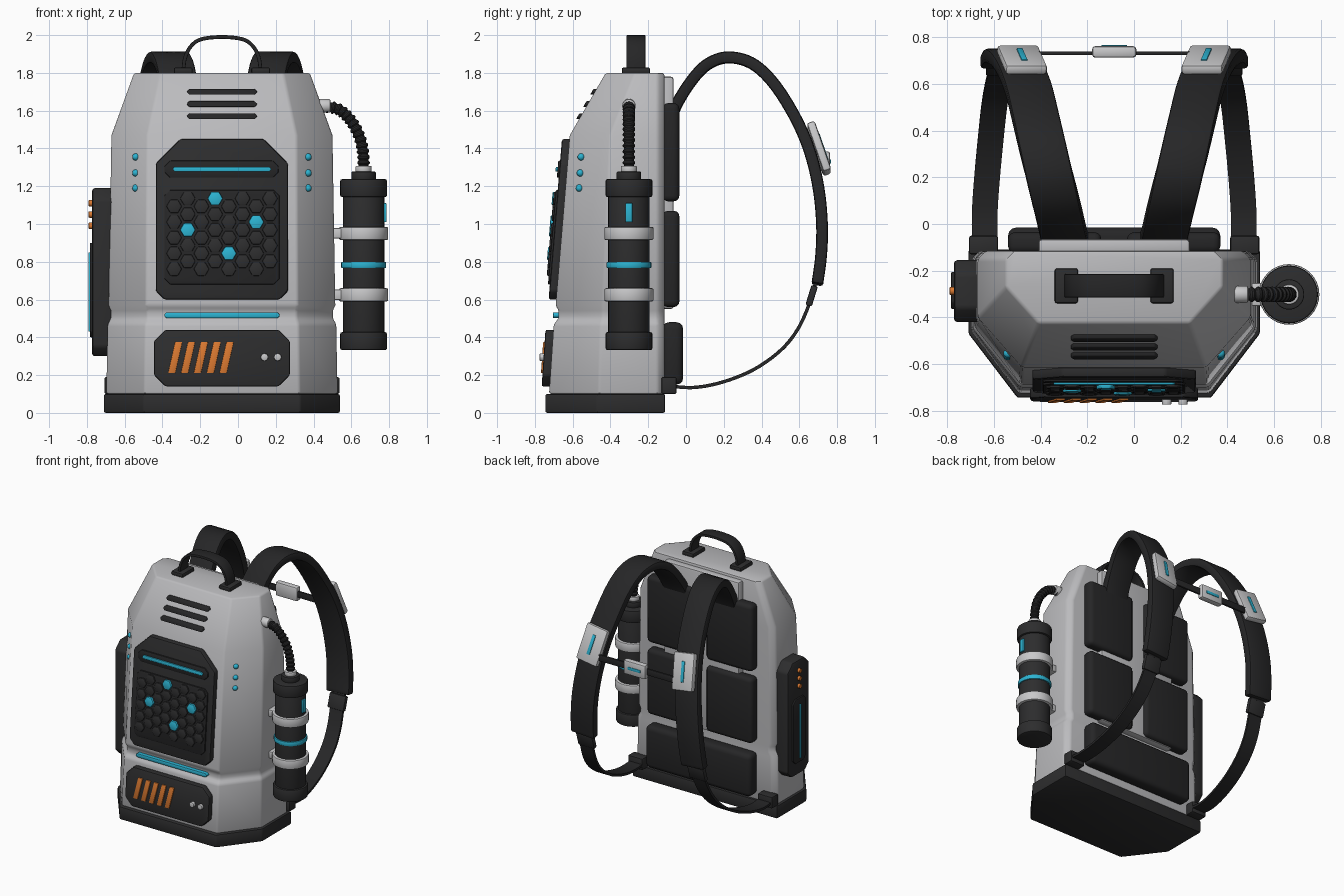
import bpy, bmesh, math
from mathutils import Vector, Matrix, Euler

cube = bpy.data.objects.get("Cube")
if cube:
    bpy.data.objects.remove(cube, do_unlink=True)

CX = -0.085  # centre line of the pack
parts = []


def material(name, rgb):
    m = bpy.data.materials.new(name)
    m.use_nodes = True
    m.diffuse_color = (*rgb, 1)
    m.node_tree.nodes["Principled BSDF"].inputs["Base Color"].default_value = (*rgb, 1)
    return m


SHELL = material("shell grey", (0.5, 0.5, 0.515))
LIGHT = material("light grey", (0.58, 0.58, 0.59))
DARK = material("charcoal", (0.026, 0.026, 0.027))
STRAP = material("strap black", (0.019, 0.019, 0.02))
CYAN = material("glow cyan", (0.025, 0.45, 0.64))
ORANGE = material("orange", (0.7, 0.19, 0.03))


def finish(name, bm, mat, bevel=0.0, segments=2):
    bmesh.ops.recalc_face_normals(bm, faces=bm.faces)
    if bevel:
        sharp = [e for e in bm.edges if len(e.link_faces) == 2 and e.calc_face_angle() > 0.45]
        bmesh.ops.bevel(bm, geom=sharp, offset=bevel, segments=segments, profile=0.5,
                        affect='EDGES', clamp_overlap=True)
    mesh = bpy.data.meshes.new(name)
    bm.to_mesh(mesh)
    bm.free()
    mesh.materials.append(mat)
    ob = bpy.data.objects.new(name, mesh)
    bpy.context.collection.objects.link(ob)
    parts.append(ob)
    return ob


def box(name, centre, size, mat, bevel=0.008, rot=(0, 0, 0), segments=2):
    bm = bmesh.new()
    m = Matrix.Translation(centre) @ Euler(rot).to_matrix().to_4x4() @ Matrix.Diagonal((*size, 1))
    bmesh.ops.create_cube(bm, size=1, matrix=m)
    return finish(name, bm, mat, bevel, segments)


def cylinder(name, centre, r, h, mat, bevel=0.006, rot=(0, 0, 0), sides=32):
    bm = bmesh.new()
    m = Matrix.Translation(centre) @ Euler(rot).to_matrix().to_4x4()
    bmesh.ops.create_cone(bm, cap_ends=True, segments=sides, radius1=r, radius2=r, depth=h, matrix=m)
    return finish(name, bm, mat, bevel)


def ball(name, centre, r, mat):
    bm = bmesh.new()
    bmesh.ops.create_uvsphere(bm, u_segments=16, v_segments=10, radius=r, matrix=Matrix.Translation(centre))
    return finish(name, bm, mat)


def loft(name, rings, mat, bevel=0.0, segments=2):
    bm = bmesh.new()
    rows = [[bm.verts.new(p) for p in ring] for ring in rings]
    n = len(rows[0])
    for a, b in zip(rows, rows[1:]):
        for i in range(n):
            j = (i + 1) % n
            bm.faces.new((a[i], a[j], b[j], b[i]))
    bm.faces.new(rows[0])
    bm.faces.new(rows[-1])
    return finish(name, bm, mat, bevel, segments)


def smooth_path(pts, steps=5):
    p = [Vector(q) for q in pts]
    p = [2 * p[0] - p[1]] + p + [2 * p[-1] - p[-2]]
    out = []
    for a, b, c, d in zip(p, p[1:], p[2:], p[3:]):
        for k in range(steps):
            t = k / steps
            out.append(0.5 * (2 * b + (c - a) * t + (2 * a - 5 * b + 4 * c - d) * t * t
                              + (3 * b - a - 3 * c + d) * t ** 3))
    return out + [p[-2]]


def sweep(name, path, side, section, mat, bevel=0.0):
    rings = []
    for i, p in enumerate(path):
        t = (path[min(i + 1, len(path) - 1)] - path[max(i - 1, 0)]).normalized()
        normal = t.cross(Vector(side)).normalized()
        across = normal.cross(t)
        rings.append([p + across * u + normal * v for u, v in section(i)])
    return loft(name, rings, mat, bevel)


def ribbon(w, t):
    return lambda i: [(-w / 2, -t / 2), (w / 2, -t / 2), (w / 2, t / 2), (-w / 2, t / 2)]


def chamfered(u0, u1, v0, v1, low, high):
    return [(u0 + low, v0), (u1 - low, v0), (u1, v0 + low), (u1, v1 - high),
            (u1 - high, v1), (u0 + high, v1), (u0, v1 - high), (u0, v0 + low)]


# Shell levels: height, half width, front half width, front y, corner y
LEVELS = [(0.10, 0.612, 0.41, -0.725, -0.46), (0.47, 0.605, 0.405, -0.70, -0.45),
          (0.50, 0.587, 0.395, -0.674, -0.44), (0.54, 0.587, 0.395, -0.674, -0.44),
          (0.57, 0.60, 0.40, -0.69, -0.44), (1.47, 0.585, 0.395, -0.615, -0.40),
          (1.80, 0.465, 0.325, -0.425, -0.27)]


def shell_ring(z, hw, fw, yf, ys):
    half = [(hw - 0.035, -0.115), (hw, -0.15), (hw, ys), (fw, yf)]
    return [Vector((CX + x, y, z)) for x, y in half] + [Vector((CX - x, y, z)) for x, y in reversed(half)]


def face_y(z):
    for a, b in zip(LEVELS, LEVELS[1:]):
        if z <= b[0]:
            return a[3] + (b[3] - a[3]) * (z - a[0]) / (b[0] - a[0])
    return LEVELS[-1][3]


def front_plate(name, outline, d0, d1, mat, bevel=0.006):
    return loft(name, [[Vector((x, face_y(z) - d, z)) for x, z in outline] for d in (d0, d1)], mat, bevel)


def side_plate(name, outline, d0, d1, mat, bevel=0.01):
    return loft(name, [[Vector((-d, y, z)) for y, z in outline] for d in (d0, d1)], mat, bevel)


# Shell and base
loft("shell", [shell_ring(*lv) for lv in LEVELS], SHELL, 0.012)
base = [(0.625, -0.11), (0.625, -0.47), (0.415, -0.745)]
base = base + [(-x, y) for x, y in reversed(base)]
loft("base", [[Vector((CX + x, y, z)) for x, y in base] for z in (0, 0.1)], DARK, 0.01)
box("spine_plate", (CX, -0.1, 1.165), (0.65, 0.07, 1.23), SHELL, 0.015)

# Front panel with honeycomb grille
front_plate("front_panel", chamfered(-0.435, 0.265, 0.60, 1.45, 0.045, 0.13), -0.01, 0.04, DARK, 0.012)
front_plate("grille_plate", chamfered(-0.39, 0.22, 0.68, 1.18, 0.03, 0.03), 0.03, 0.05, STRAP)
front_plate("light_slot", chamfered(-0.39, 0.215, 1.245, 1.335, 0.03, 0.03), 0.03, 0.05, STRAP)
front_plate("panel_light", chamfered(-0.345, 0.175, 1.277, 1.303, 0.01, 0.01), 0.04, 0.06, CYAN)
lit = [(0, 0), (-2, 2), (3, 1), (1, 3)]
for k in range(-3, 5):
    for j in range(5):
        x, z = CX - 0.036 + 0.0725 * k, 1.135 - 0.083 * (j + 0.5 * (k % 2))
        glow = (k, j) in lit
        hexagon = [(x + 0.041 * math.cos(a * math.pi / 3), z + 0.041 * math.sin(a * math.pi / 3)) for a in range(6)]
        front_plate("hex_cell", hexagon, 0.045, 0.066 if glow else 0.06, CYAN if glow else DARK)

# Lower panel, seam light, vents
front_plate("lower_panel", chamfered(-0.445, 0.275, 0.14, 0.44, 0.06, 0.06), -0.01, 0.042, DARK, 0.01)
for i in range(5):
    x = -0.37 + 0.068 * i
    front_plate("hazard_bar", [(x, 0.21), (x + 0.038, 0.21), (x + 0.075, 0.375), (x + 0.037, 0.375)],
                0.035, 0.05, ORANGE, 0.003)
for x in (0.14, 0.21):
    cylinder("panel_stud", (x, face_y(0.295) - 0.048, 0.295), 0.021, 0.03, LIGHT, 0.004, (math.pi / 2, 0, 0), 8)
front_plate("seam_light", chamfered(-0.39, 0.22, 0.502, 0.532, 0.01, 0.01), -0.005, 0.03, CYAN, 0.004)
for z in (1.57, 1.635, 1.70):
    front_plate("vent", chamfered(-0.27, 0.1, z - 0.015, z + 0.015, 0.012, 0.012), -0.01, 0.016, STRAP, 0.004)
for s in (-1, 1):
    for z in (1.19, 1.27, 1.355):
        ball("corner_light", (CX + s * 0.456, -0.56 + (z - 1.27) * 0.06, z), 0.019, CYAN)

# Top handle
arch = [(-0.205, 1.81), (-0.195, 1.88), (-0.165, 1.94), (-0.11, 1.978), (0, 1.99)]
arch += [(-x, z) for x, z in reversed(arch[:-1])]
sweep("handle", smooth_path([(CX + x, -0.265, z) for x, z in arch], 4), (0, 1, 0), ribbon(0.1, 0.02), STRAP, 0.004)
for s in (-1, 1):
    box("handle_foot", (CX + s * 0.205, -0.265, 1.812), (0.1, 0.15, 0.034), DARK, 0.01)

# Back pads
for s in (-1, 1):
    for z0, z1 in ((0.56, 1.07), (1.12, 1.64)):
        box("back_pad", (CX + s * 0.255, -0.08, (z0 + z1) / 2), (0.4, 0.09, z1 - z0), STRAP, 0.03, segments=3)
box("lumbar_pad", (CX, -0.07, 0.315), (0.91, 0.11, 0.33), STRAP, 0.035, segments=3)

# Shoulder straps: offset from centre, y, z
UPPER = [(0.2, -0.09, 1.54), (0.218, -0.035, 1.66), (0.238, 0.05, 1.785), (0.258, 0.13, 1.855), (0.283, 0.23, 1.882),
         (0.312, 0.35, 1.85), (0.338, 0.46, 1.75), (0.365, 0.57, 1.58), (0.395, 0.65, 1.4),
         (0.425, 0.7, 1.2), (0.45, 0.72, 1.0), (0.465, 0.715, 0.83), (0.475, 0.695, 0.68)]
LOWER = [(0.475, 0.69, 0.7), (0.485, 0.65, 0.57), (0.5, 0.59, 0.44), (0.515, 0.5, 0.33), (0.53, 0.36, 0.23),
         (0.545, 0.2, 0.165), (0.555, 0.05, 0.135), (0.555, -0.08, 0.14)]
for s in (-1, 1):
    side = "left" if s > 0 else "right"
    along = lambda pts: smooth_path([(CX + s * o, y, z) for o, y, z in pts])
    sweep(side + "_shoulder_strap", along(UPPER), (1, 0, 0), ribbon(0.2, 0.062), STRAP, 0.014)
    sweep(side + "_webbing", along(LOWER), (1, 0, 0), ribbon(0.11, 0.018), STRAP)
    box(side + "_webbing_buckle", (CX + s * 0.48, 0.665, 0.62), (0.14, 0.035, 0.11), DARK, 0.008, (-0.3, 0, 0))
    box(side + "_webbing_anchor", (CX + s * 0.56, -0.09, 0.145), (0.125, 0.08, 0.09), DARK, 0.01)
    tilt = (0.33, -s * 0.15, 0)
    box(side + "_strap_clip", (CX + s * 0.395, 0.704, 1.4), (0.18, 0.045, 0.275), LIGHT, 0.014, tilt)
    box(side + "_clip_light", (CX + s * 0.395, 0.725, 1.407), (0.026, 0.012, 0.15), CYAN, 0.003, tilt)

# Chest strap
box("chest_strap", (CX, 0.732, 1.33), (0.7, 0.016, 0.05), STRAP, 0.004)
box("chest_buckle", (CX, 0.738, 1.33), (0.19, 0.05, 0.11), LIGHT, 0.014)
box("chest_light", (CX, 0.763, 1.33), (0.11, 0.008, 0.022), CYAN, 0.002)

# Side canister and its mounts
TX, TY = 0.665, -0.302
cylinder("canister", (TX, TY, 0.785), 0.11, 0.8, DARK)
for z in (0.38, 1.19):
    cylinder("canister_cap", (TX, TY, z), 0.124, 0.095, DARK, 0.01)
for z in (0.625, 0.95):
    cylinder("canister_band", (TX, TY, z), 0.13, 0.07, LIGHT, 0.008)
    box("canister_mount", (0.535, TY, z), (0.09, 0.1, 0.055), LIGHT)
cylinder("canister_ring_light", (TX, TY, 0.783), 0.119, 0.034, CYAN)
box("canister_gauge", (TX + 0.112, TY, 1.06), (0.018, 0.036, 0.1), CYAN, 0.003)
cylinder("canister_neck", (TX, TY, 1.255), 0.065, 0.045, DARK)
cylinder("hose_collar", (TX, TY, 1.29), 0.043, 0.035, LIGHT)

# Ribbed hose
hose = smooth_path([(TX, TY, 1.29), (0.662, TY, 1.38), (0.64, TY, 1.47), (0.595, TY, 1.55),
                    (0.535, TY, 1.605), (0.45, TY, 1.625)], 12)
sweep("hose", hose, (0, 1, 0), lambda i: [((0.033 if i % 4 < 2 else 0.026) * math.cos(a * math.pi / 8),
      (0.033 if i % 4 < 2 else 0.026) * math.sin(a * math.pi / 8)) for a in range(16)], STRAP)
cylinder("hose_fitting", (0.455, TY, 1.625), 0.036, 0.07, LIGHT, 0.008, (0, math.pi / 2, 0))
ball("hose_joint", (0.425, TY, 1.625), 0.038, LIGHT)

# Side pocket
side_plate("side_pocket", chamfered(-0.42, -0.155, 0.3, 1.19, 0.05, 0.06), 0.64, 0.772, DARK, 0.014)
side_plate("pocket_cover", chamfered(-0.365, -0.205, 0.4, 0.9, 0.03, 0.03), 0.76, 0.784, STRAP, 0.006)
box("pocket_light", (-0.786, -0.287, 0.64), (0.012, 0.018, 0.42), CYAN, 0.003)
for z in (0.99, 1.05, 1.11):
    cylinder("pocket_lamp", (-0.776, -0.287, z), 0.017, 0.03, ORANGE, 0.004, (0, math.pi / 2, 0), 16)

# Smooth shading with sharp edges kept
bpy.ops.object.select_all(action='DESELECT')
for ob in parts:
    ob.select_set(True)
bpy.context.view_layer.objects.active = parts[0]
bpy.ops.object.shade_smooth_by_angle(angle=math.radians(35))
bpy.ops.object.select_all(action='DESELECT')
